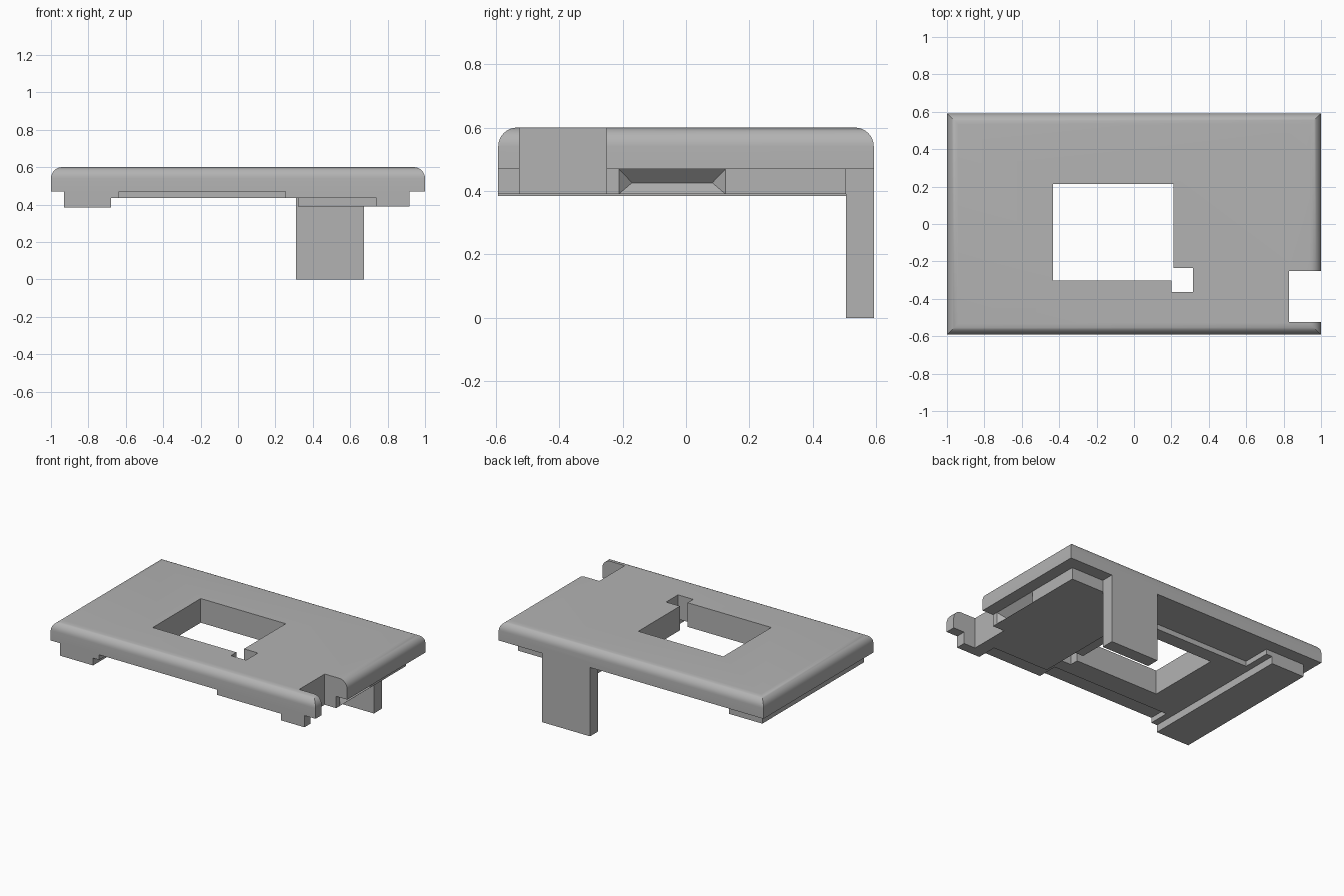
import bpy, bmesh, math

old = bpy.data.objects.get("Cube")
if old:
    bpy.data.objects.remove(old, do_unlink=True)

grey = bpy.data.materials.new("mid grey")
grey.use_nodes = True
GREY = (0.45, 0.45, 0.45, 1)
grey.diffuse_color = GREY
grey.node_tree.nodes["Principled BSDF"].inputs["Base Color"].default_value = GREY


def add_object(name, bm):
    bmesh.ops.recalc_face_normals(bm, faces=bm.faces)
    mesh = bpy.data.meshes.new(name)
    bm.to_mesh(mesh)
    bm.free()
    mesh.materials.append(grey)
    obj = bpy.data.objects.new(name, mesh)
    bpy.context.collection.objects.link(obj)
    return obj


def box_mesh(x, y, z):
    bm = bmesh.new()
    bmesh.ops.create_cube(bm, size=1)
    for v in bm.verts:
        v.co = [a + (c + 0.5) * (b - a) for (a, b), c in zip((x, y, z), v.co)]
    return bm


def combine(body, tool, operation):
    tool.hide_render = True
    mod = body.modifiers.new(operation, "BOOLEAN")
    mod.operation = operation
    mod.solver = "EXACT"
    mod.object = tool
    bpy.context.view_layer.objects.active = body
    bpy.ops.object.modifier_apply(modifier=mod.name)
    bpy.data.objects.remove(tool, do_unlink=True)


TOP, PLATE, LAYER, PAD, BASE = 0.6, 0.47, 0.435, 0.39, 0.385
HALF_Y = 0.592

# Cover block with a rounded top rim
bm = box_mesh((-1, 1), (-HALF_Y, HALF_Y), (BASE, TOP))
rim = [e for e in bm.edges if all(v.co.z > TOP - 0.01 for v in e.verts)]
bmesh.ops.bevel(bm, geom=rim, offset=0.06, segments=8, profile=0.5, affect="EDGES")
body = add_object("cover_plate", bm)

# Steps and pockets of the underside: x range, y range, ceiling height
ALL_X, ALL_Y = (-1.2, 1.2), (-0.8, 0.8)
under_cuts = [
    ((-1.2, -0.93), ALL_Y, PLATE),           # left rebate
    ((0.917, 1.2), ALL_Y, PLATE),            # right rebate
    (ALL_X, (0.505, 0.8), PLATE),            # back rebate
    ((-0.68, 0.32), ALL_Y, LAYER),           # middle step
    ((0.3, 0.74), (-0.8, -0.45), LAYER),     # front step
    ((0.3, 1.2), ALL_Y, PAD),                # right pad
    ((-0.635, 0.255), (-0.8, -0.45), PLATE), # front pocket
    ((-0.635, 0.31), (0.31, 0.8), PLATE),    # back pocket
]
for x, y, ceiling in under_cuts:
    combine(body, add_object("under_cutter", box_mesh(x, y, (0.1, ceiling))), "DIFFERENCE")

# Openings through the whole cover: window, key slot, side notch
openings = [
    ((-0.432, 0.21), (-0.303, 0.215)),
    ((0.2, 0.315), (-0.363, -0.235)),
    ((0.83, 1.2), (-0.525, -0.25)),
]
for x, y in openings:
    combine(body, add_object("opening_cutter", box_mesh(x, y, (0.1, 0.9))), "DIFFERENCE")

# Wedge-shaped catch groove in the right wall
bm = bmesh.new()
outer = [bm.verts.new((0.918, y, z)) for y, z in
         ((-0.212, PAD), (0.125, PAD), (0.125, PLATE), (-0.212, PLATE))]
inner = [bm.verts.new((0.875, y, 0.426)) for y in (-0.17, 0.083)]
a, b, c, d = outer
e, f = inner
for face in ((a, b, c, d), (a, b, f, e), (c, d, e, f), (a, d, e), (b, c, f)):
    bm.faces.new(face)
combine(body, add_object("groove_cutter", bm), "DIFFERENCE")

# Back leg
leg = add_object("back_leg", box_mesh((0.31, 0.673), (0.505, HALF_Y), (0, 0.5)))
combine(body, leg, "UNION")

# Smooth rim, crisp edges
bpy.ops.object.select_all(action="DESELECT")
body.select_set(True)
bpy.context.view_layer.objects.active = body
bpy.ops.object.shade_smooth_by_angle(angle=math.radians(30))
